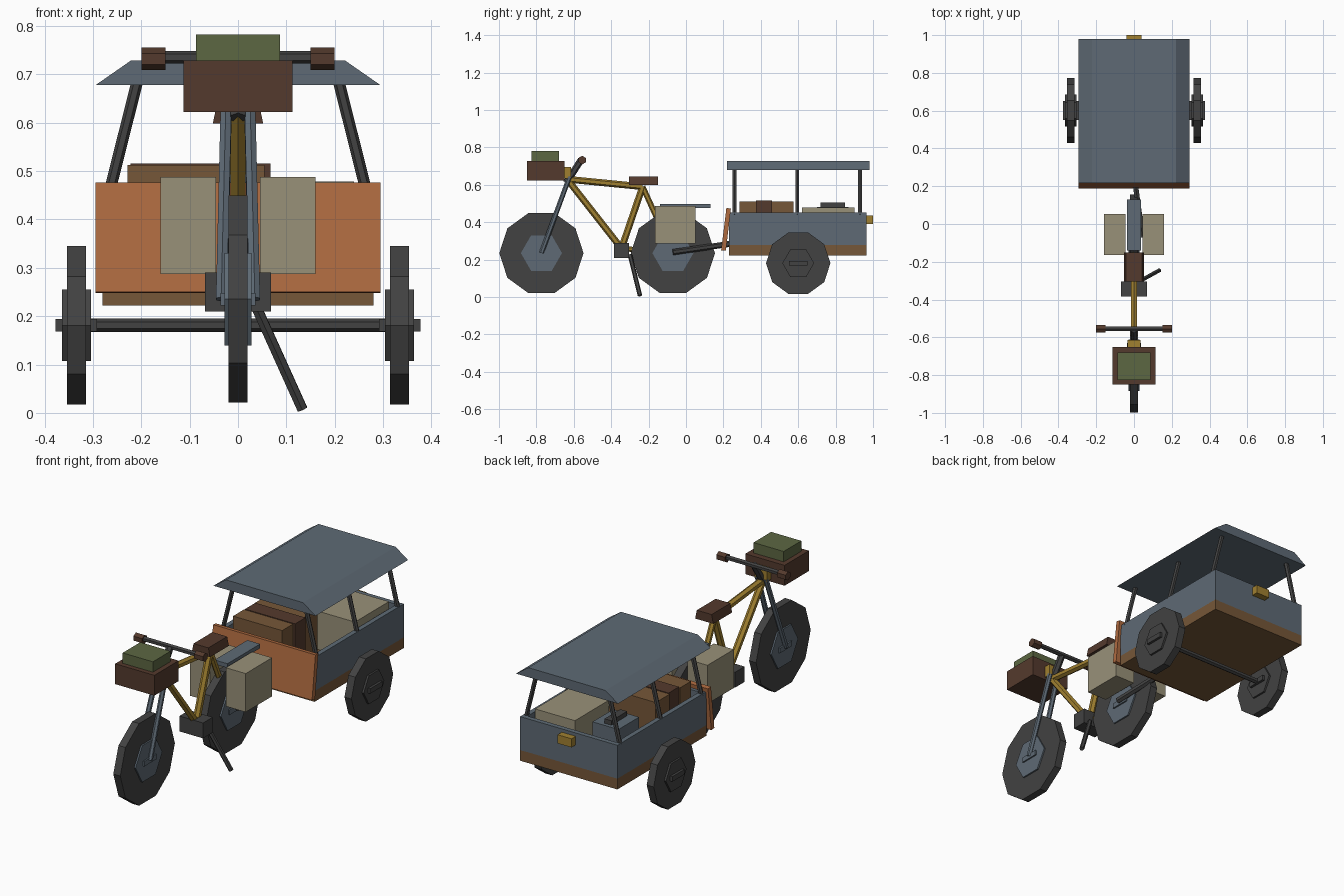
import bpy, bmesh, math
from mathutils import Vector, Matrix

if "Cube" in bpy.data.objects:
    bpy.data.objects.remove(bpy.data.objects["Cube"])


def mat(name, r, g, b):
    m = bpy.data.materials.new(name)
    lin = [((c / 255 + 0.055) / 1.055) ** 2.4 for c in (r, g, b)]
    m.diffuse_color = (*lin, 1)
    m.use_nodes = True
    m.node_tree.nodes["Principled BSDF"].inputs["Base Color"].default_value = m.diffuse_color
    return m


DARK = mat("dark_rubber", 66, 66, 66)
BLUE = mat("blue_grey_paint", 94, 106, 117)
GOLD = mat("gold_paint", 160, 128, 48)
RUST = mat("rust_orange", 175, 107, 64)
BROWN = mat("crate_brown", 118, 87, 56)
LEATHER = mat("dark_leather", 84, 58, 45)
TAN = mat("tan_canvas", 153, 145, 121)
GREEN = mat("olive_green", 92, 103, 66)


def finish(name, bm, material):
    bmesh.ops.recalc_face_normals(bm, faces=bm.faces)
    me = bpy.data.meshes.new(name)
    bm.to_mesh(me)
    bm.free()
    me.materials.append(material)
    ob = bpy.data.objects.new(name, me)
    bpy.context.collection.objects.link(ob)
    return ob


def box(name, material, x, y, z, taper=1.0):
    """Box from (min, max) ranges; taper narrows the top in x."""
    bm = bmesh.new()
    bmesh.ops.create_cube(bm, size=1)
    for v in bm.verts:
        k = taper if v.co.z > 0 else 1
        c = [(r[0] + r[1]) / 2 + s * (r[1] - r[0]) for r, s in zip((x, y, z), v.co)]
        c[0] = (x[0] + x[1]) / 2 + (c[0] - (x[0] + x[1]) / 2) * k
        v.co = c
    return finish(name, bm, material)


def tube(name, material, a, b, r, sides=6):
    """Straight low-poly bar between two points."""
    a, b = Vector(a), Vector(b)
    bm = bmesh.new()
    bmesh.ops.create_cone(bm, cap_ends=True, segments=sides, radius1=r, radius2=r,
                          depth=(b - a).length)
    rot = (b - a).to_track_quat('Z', 'Y').to_matrix().to_4x4()
    bm.transform(Matrix.Translation((a + b) / 2) @ rot)
    return finish(name, bm, material)


def prism(name, material, pts, axis, lo, hi):
    """Extrude a 2D profile along x (pts = y,z) or y (pts = x,z)."""
    bm = bmesh.new()
    put = (lambda p, d: (d, p[0], p[1])) if axis == 'x' else (lambda p, d: (p[0], d, p[1]))
    f = bm.faces.new([bm.verts.new(put(p, lo)) for p in pts])
    ext = bmesh.ops.extrude_face_region(bm, geom=[f])["geom"]
    step = Vector(put((0, 0), hi - lo))
    bmesh.ops.translate(bm, verts=[g for g in ext if isinstance(g, bmesh.types.BMVert)], vec=step)
    return finish(name, bm, material)


def ring(n, r, y, z):
    return [(y + r * math.cos(2 * math.pi * i / n), z + r * math.sin(2 * math.pi * i / n))
            for i in range(n)]


def wheel(name, x, y, z, r, hub_r, hub_w, bar, hub_mat):
    prism(name + "_tyre", DARK, ring(10, r, y, z), 'x', x - 0.02, x + 0.02)
    prism(name + "_hub", hub_mat, ring(6, hub_r, y, z), 'x', x - hub_w, x + hub_w)
    box(name + "_hub_bar", hub_mat, (x - bar, x + bar), (y - 0.05, y + 0.05),
        (z - 0.013, z + 0.013))


# Bicycle wheels
FY, RY, WZ = -0.773, -0.07, 0.235
wheel("front_wheel", 0, FY, WZ, 0.225, 0.11, 0.028, 0.036, BLUE)
wheel("rear_wheel", 0, RY, WZ, 0.225, 0.11, 0.028, 0.036, BLUE)

# Frame tubes
head, seat, crank = (0, -0.635, 0.63), (0, -0.232, 0.59), (0, -0.345, 0.26)
tube("top_tube", GOLD, head, seat, 0.018)
tube("down_tube", GOLD, head, crank, 0.018)
tube("seat_tube", GOLD, seat, crank, 0.018)
tube("seat_stay", GOLD, seat, (0, RY, WZ), 0.015)
tube("chain_stay", GOLD, crank, (0, RY, WZ), 0.014)
box("crank_case", DARK, (-0.068, 0.068), (-0.385, -0.305), (0.21, 0.29))
tube("kickstand", DARK, (0.035, -0.30, 0.225), (0.133, -0.246, 0.008), 0.012)
box("saddle", LEATHER, (-0.052, 0.052), (-0.305, -0.15), (0.598, 0.644), 0.82)

# Fork, stem and handlebar
for s, side in ((-1, "left"), (1, "right")):
    tube("fork_" + side, BLUE, (s * 0.034, FY, WZ), (s * 0.024, -0.622, 0.645), 0.013)
    tube("grip_" + side, LEATHER, (s * 0.15, -0.555, 0.732), (s * 0.2, -0.555, 0.732), 0.023)
tube("stem", DARK, (0, -0.64, 0.61), (0, -0.56, 0.735), 0.018)
tube("handlebar", DARK, (-0.16, -0.555, 0.735), (0.16, -0.555, 0.735), 0.013)

# Front box with bundle
box("head_bracket", GOLD, (-0.035, 0.035), (-0.652, -0.615), (0.635, 0.695))
box("front_basket", LEATHER, (-0.113, 0.113), (-0.85, -0.65), (0.622, 0.728))
box("green_bundle", GREEN, (-0.087, 0.087), (-0.825, -0.68), (0.726, 0.782))

# Rear rack and panniers
box("rear_rack", BLUE, (-0.037, 0.037), (-0.14, 0.13), (0.475, 0.497))
for s, side in ((-1, "left"), (1, "right")):
    box("pannier_" + side, TAN, sorted((s * 0.045, s * 0.16)), (-0.165, 0.052), (0.287, 0.488))

# Trailer hitch, axle and wheels
tube("hitch_arm", DARK, (0.045, RY, 0.24), (0.003, 0.24, 0.285), 0.016)
tube("trailer_axle", DARK, (-0.34, 0.6, 0.181), (0.34, 0.6, 0.181), 0.014)
for s, side in ((-1, "left"), (1, "right")):
    wheel("trailer_wheel_" + side, s * 0.334, 0.6, 0.181, 0.172, 0.085, 0.03, 0.043, DARK)

# Trailer tub
box("trailer_floor", BROWN, (-0.28, 0.28), (0.23, 0.965), (0.222, 0.278))
for s, side in ((-1, "left"), (1, "right")):
    box("side_wall_" + side, BLUE, sorted((s * 0.255, s * 0.28)), (0.23, 0.965), (0.277, 0.452))
box("back_wall", BLUE, (-0.256, 0.256), (0.94, 0.965), (0.277, 0.452))
box("front_wall", BLUE, (-0.256, 0.256), (0.23, 0.255), (0.277, 0.452))
prism("front_panel", RUST, [(0.188, 0.25), (0.213, 0.248), (0.24, 0.473), (0.216, 0.476)],
      'x', -0.295, 0.295)
box("tail_lamp", GOLD, (-0.04, 0.04), (0.96, 1.0), (0.39, 0.435))

# Canopy and posts
prism("canopy", BLUE, [(-0.294, 0.678), (0.294, 0.678), (0.222, 0.728), (-0.222, 0.728)],
      'y', 0.218, 0.98)
for s, side in ((-1, "left"), (1, "right")):
    for i, y in enumerate((0.26, 0.595, 0.93)):
        tube(f"canopy_post_{side}_{i + 1}", DARK, (s * 0.27, y, 0.44), (s * 0.207, y, 0.69), 0.012)

# Cargo
box("front_crate", BROWN, (-0.228, 0.055), (0.285, 0.375), (0.277, 0.512))
box("leather_trunk", LEATHER, (-0.222, 0.067), (0.375, 0.46), (0.277, 0.516))
box("rear_crate", BROWN, (-0.228, 0.055), (0.46, 0.575), (0.277, 0.512))
box("canvas_sack", TAN, (0.01, 0.24), (0.62, 0.9), (0.277, 0.478))
box("tool_case", BLUE, (-0.22, -0.07), (0.70, 0.87), (0.277, 0.482))
box("tool_case_handle", DARK, (-0.165, -0.125), (0.72, 0.85), (0.48, 0.505))
